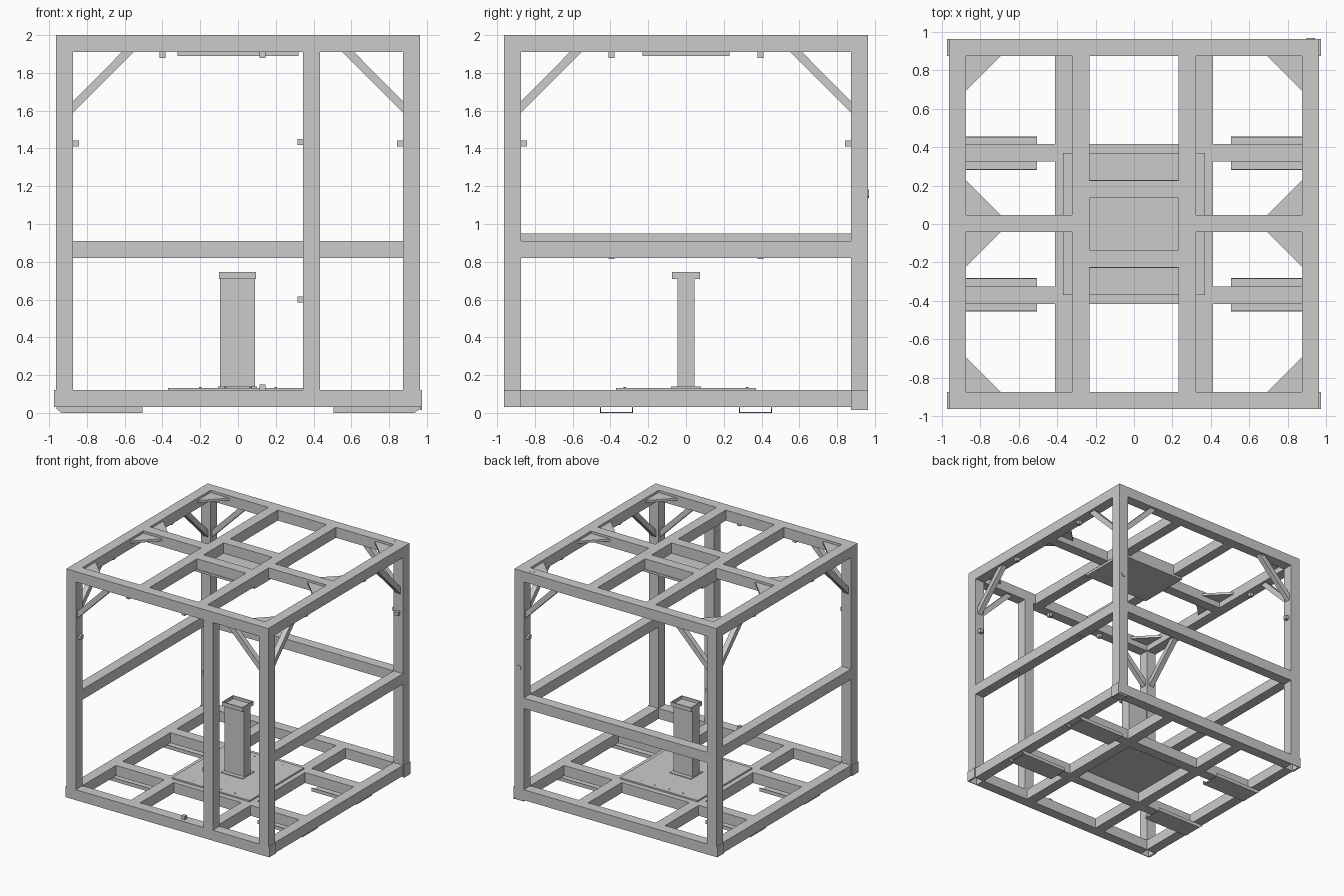
import bpy, bmesh
from math import radians, sqrt
from mathutils import Matrix, Vector

cube = bpy.data.objects.get("Cube")
if cube:
    bpy.data.objects.remove(cube, do_unlink=True)

W = 0.09            # tube width
OUT = 0.963         # outer half size of the frame
INN = OUT - W       # inner half size
MID = OUT - W / 2   # tube centre line
BASE, TOP = 0.03, 2.0
SIDES = (-1, 1)


def finish(name, bm):
    bmesh.ops.recalc_face_normals(bm, faces=bm.faces)
    mesh = bpy.data.meshes.new(name)
    bm.to_mesh(mesh)
    bm.free()
    obj = bpy.data.objects.new(name, mesh)
    bpy.context.collection.objects.link(obj)
    return obj


def box(name, x, y, z, hollow=None, wall=0.008, depth=0.3):
    """Box from (min, max) ranges; hollow = +1 / -1 opens the top / bottom."""
    bm = bmesh.new()
    bmesh.ops.create_cube(bm, size=1)
    for v in bm.verts:
        v.co = [r[0] if c < 0 else r[1] for r, c in zip((x, y, z), v.co)]
    if hollow:
        bm.normal_update()
        face = next(f for f in bm.faces if f.normal.z * hollow > 0.9)
        bmesh.ops.inset_region(bm, faces=[face], thickness=wall)
        face = bmesh.ops.extrude_discrete_faces(bm, faces=[face])["faces"][0]
        for v in face.verts:
            v.co.z -= hollow * depth
    return finish(name, bm)


def around(c, size=W):
    return (c - size / 2, c + size / 2)


def span(s, a, b):
    """Range a..b mirrored to side s."""
    return tuple(sorted((s * a, s * b)))


def prism(name, points, offset):
    """Flat polygon extruded along an offset vector."""
    bm = bmesh.new()
    face = bm.faces.new([bm.verts.new(p) for p in points])
    ext = bmesh.ops.extrude_face_region(bm, geom=[face])
    verts = [g for g in ext["geom"] if isinstance(g, bmesh.types.BMVert)]
    bmesh.ops.translate(bm, verts=verts, vec=offset)
    return finish(name, bm)


def disc(name, centre, radius, height, axis="Z"):
    bm = bmesh.new()
    rot = Matrix.Rotation(radians(90), 4, "X") if axis == "Y" else Matrix()
    bmesh.ops.create_cone(bm, cap_ends=True, segments=20, radius1=radius, radius2=radius,
                          depth=height, matrix=Matrix.Translation(centre) @ rot)
    return finish(name, bm)


full, inner = (-OUT, OUT), (-INN, INN)
low, high = (BASE, BASE + W), (TOP - W, TOP)

# Corner posts, open at the bottom
for sx in SIDES:
    for sy in SIDES:
        box("corner_post", around(sx * MID), around(sy * MID), (BASE, TOP - W), hollow=-1)
        drop = 0.015 if sx > 0 and sy > 0 else BASE
        box("corner_end_plate", span(sx, OUT, OUT + 0.01), around(sy * MID), (drop, 0.12))
box("rear_foot", around(MID, 0.08), around(MID, 0.08), (0.015, BASE))

# Perimeter beams
for s in SIDES:
    box("top_cross_beam", full, around(s * MID), high)
    box("top_side_beam", around(s * MID), inner, high)
    box("bottom_cross_beam", inner, around(s * MID), low)
    box("bottom_side_beam", around(s * MID), inner, low)

# Middle rails and front door post
box("rear_rail", inner, around(MID), (0.82, 0.91))
box("left_rail", around(MID), inner, (0.82, 0.91))
box("right_rail", around(-MID), inner, (0.86, 0.95))
box("front_door_post", (0.345, 0.435), around(-MID), (low[1], high[0]))

# Inner floor and roof beams
for s in SIDES:
    box("roof_long_beam", around(s * 0.277), inner, high)
    box("roof_short_beam", span(s, 0.322, INN), around(0.003), high)
    box("roof_centre_beam", (-0.232, 0.232), around(s * 0.18), high)
    box("floor_cross_beam", inner, around(s * 0.37), low)
    box("floor_end_beam_front", around(s * 0.367), (-INN, -0.415), low)
    box("floor_centre_beam", around(s * 0.367), (-0.325, 0.325), low)
    box("floor_end_beam_rear", around(s * 0.367), (0.415, INN), low)

# Roof mounting plate
box("roof_plate", (-0.32, 0.32), (-0.23, 0.23), (1.89, 1.91))

# Triangular roof gussets in the corners and beside the short beams
for sx in SIDES:
    for sy in SIDES:
        for y0, step in ((sy * INN, -sy), (0.003 + sy * W / 2, sy)):
            x0, z = sx * INN, 1.96
            prism("roof_gusset", [(x0, y0, z), (x0 - sx * 0.18, y0, z),
                                  (x0, y0 + step * 0.18, z)], Vector((0, 0, 0.02)))

# Diagonal braces between posts and roof
T = 0.045
profile = [(INN, 1.59), (INN, 1.65), (0.615, 1.91), (0.553, 1.91)]
for sa in SIDES:
    for sb in SIDES:
        wall = sb * MID - T / 2
        prism("cross_brace", [(sa * a, wall, z) for a, z in profile], Vector((0, T, 0)))
        prism("side_brace", [(wall, sa * a, z) for a, z in profile], Vector((T, 0, 0)))

# Lift truck channels under the floor
t = 0.006
for sx in SIDES:
    for sy in SIDES:
        box("fork_channel_base", span(sx, 0.505, 0.935), span(sy, 0.28, 0.455), (0, t))
        side = [(sx * x, z) for x, z in ((0.505, 0), (0.935, 0), (0.96, 0.02), (0.96, 0.03), (0.505, 0.03))]
        for y in (0.28, 0.455 - t):
            prism("fork_channel_side", [(x, sy * y, z) for x, z in side], Vector((0, sy * t, 0)))

# Pedestal
box("floor_plate", (-0.37, 0.37), (-0.37, 0.37), (0.12, 0.133))
box("pedestal_foot", (-0.105, 0.1), (-0.08, 0.08), (0.133, 0.139))
box("pedestal_column", (-0.095, 0.09), (-0.045, 0.045), (0.139, 0.715))
box("pedestal_tray", (-0.1, 0.095), (-0.075, 0.075), (0.71, 0.745), hollow=1, wall=0.01, depth=0.025)
for s in SIDES:
    for x in (-0.2, -0.067, 0.067, 0.2):
        disc("floor_plate_bolt", (x, s * 0.325, 0.134), 0.007, 0.004)

# Small guide brackets
R = 0.032
brackets = [(-0.4, -MID, 1.895), (0.13, -MID, 1.895), (0.13, -MID, 0.135),
            (0.33, -MID, 0.6), (0.33, -MID, 1.435), (-0.858, -MID, 1.425),
            (0.858, MID, 1.425), (-0.858, MID, 1.425)]
for s in SIDES:
    brackets += [(s * MID, y, 1.895) for y in (-0.395, 0.395)]
    brackets += [(s * MID, y, 1.425) for y in (-0.858, 0.858) if s > 0]
for p in brackets:
    box("guide_bracket", *[around(c, R) for c in p])
for y in (-0.395, 0.395):
    box("rail_tab", around(MID, R), around(y, R), (0.814, 0.82))

# Round plugs on the rear left corner
disc("roof_plug", (0.825, 0.92, 1.999), 0.025, 0.004)
disc("post_plug", (0.92, OUT, 1.16), 0.022, 0.01, axis="Y")
